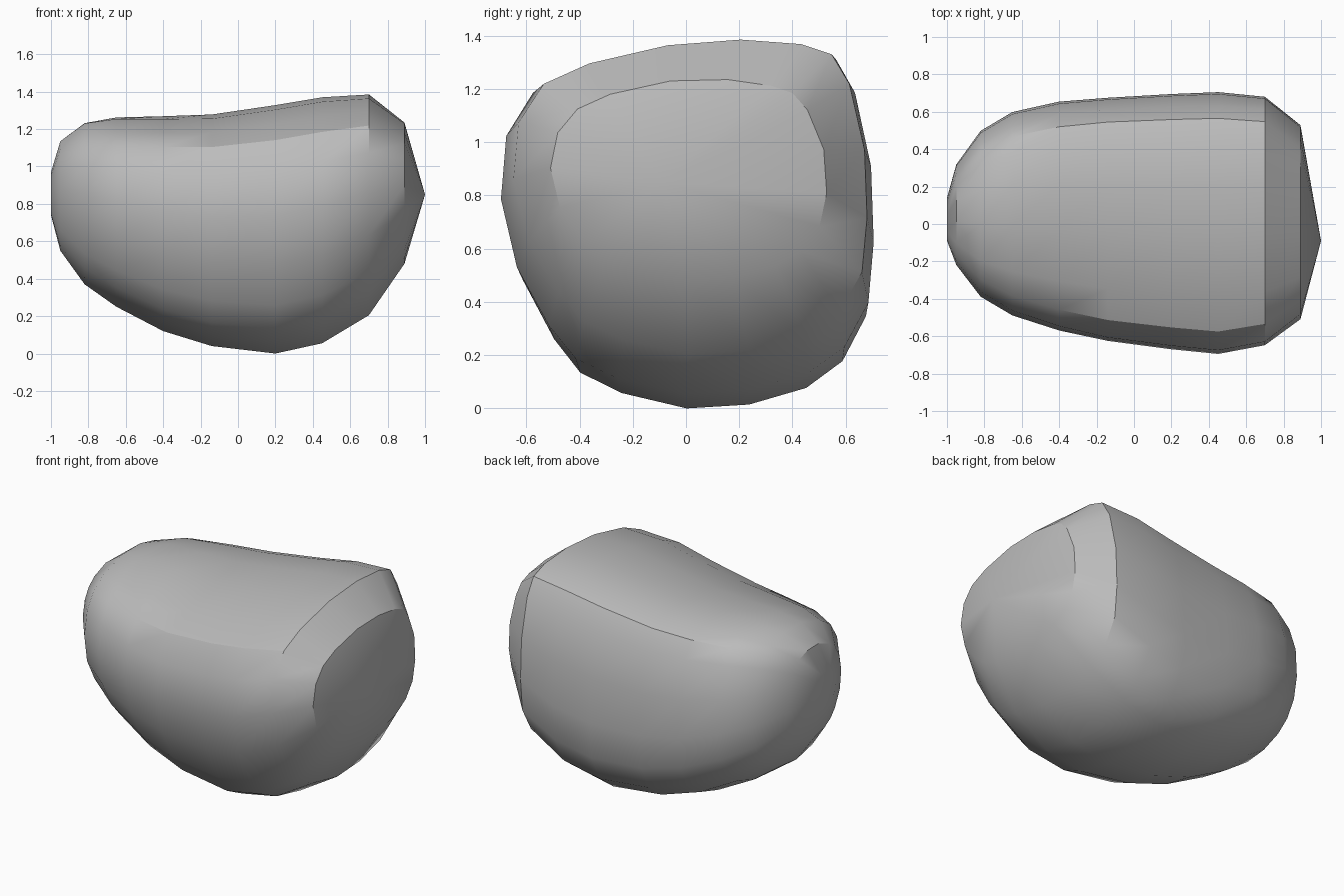
import bpy, bmesh
from math import hypot

cube = bpy.data.objects.get("Cube")
if cube:
    bpy.data.objects.remove(cube, do_unlink=True)

# Grey stone material
stone = bpy.data.materials.new("grey stone")
stone.use_nodes = True
stone.diffuse_color = (0.5, 0.5, 0.5, 1)
stone.node_tree.nodes["Principled BSDF"].inputs["Base Color"].default_value = (0.5, 0.5, 0.5, 1)

# Boxy outline of the boulder across its thickest part (y, z)
OUTLINE = [(-.7, .77), (-.68, 1.02), (-.58, 1.19), (-.4, 1.28), (-.09, 1.36),
           (.2, 1.385), (.44, 1.365), (.56, 1.32), (.63, 1.19), (.69, .9),
           (.7, .6), (.68, .36), (.59, .185), (.45, .08), (.23, .015),
           (-.01, 0), (-.26, .06), (-.42, .14), (-.52, .27), (-.64, .5)]
HALF_Z = 1.385 / 2

# Stations along the length: x, y low, y high, z low, z high, roundness
STATIONS = [(-1, -.09, .14, .74, .97, 1), (-.95, -.22, .32, .55, 1.14, .7),
            (-.82, -.39, .5, .37, 1.24, .5), (-.65, -.49, .6, .25, 1.268, .3),
            (-.4, -.57, .655, .12, 1.272, .15), (-.14, -.625, .675, .04, 1.278, 0),
            (.2, -.67, .695, 0, 1.328, 0), (.45, -.695, .705, .055, 1.37, 0),
            (.7, -.648, .68, .205, 1.385, 0), (.89, -.51, .53, .48, 1.24, .35)]
TIP = (1, -.09, .85)


def section(y0, y1, z0, z1, roundness):
    """Fit the outline between the limits, blending it towards an ellipse."""
    points = []
    for y, z in OUTLINE:
        u, v = y / .7, z / HALF_Z - 1
        scale = 1 - roundness + roundness / hypot(u, v)
        points.append(((y0 + y1 + u * scale * (y1 - y0)) / 2,
                       (z0 + z1 + v * scale * (z1 - z0)) / 2))
    return points


# Boulder body: loft the sections, cap the blunt end, fan the broad end to its tip
bm = bmesh.new()
rings = [[bm.verts.new((x, y, z)) for y, z in section(*limits)]
         for x, *limits in STATIONS]
count = len(OUTLINE)
for near, far in zip(rings, rings[1:]):
    for i in range(count):
        j = (i + 1) % count
        bm.faces.new((near[i], near[j], far[j], far[i]))
bm.faces.new(rings[0])
tip = bm.verts.new(TIP)
for i in range(count):
    bm.faces.new((rings[-1][i], rings[-1][(i + 1) % count], tip))
bmesh.ops.recalc_face_normals(bm, faces=bm.faces[:])

mesh = bpy.data.meshes.new("boulder")
bm.to_mesh(mesh)
bm.free()
mesh.materials.append(stone)
boulder = bpy.data.objects.new("boulder", mesh)
bpy.context.collection.objects.link(boulder)

# Smooth flanks, with the broken edges of the broad end kept sharp
bpy.ops.object.select_all(action='DESELECT')
boulder.select_set(True)
bpy.context.view_layer.objects.active = boulder
bpy.ops.object.shade_smooth_by_angle(angle=0.55)
